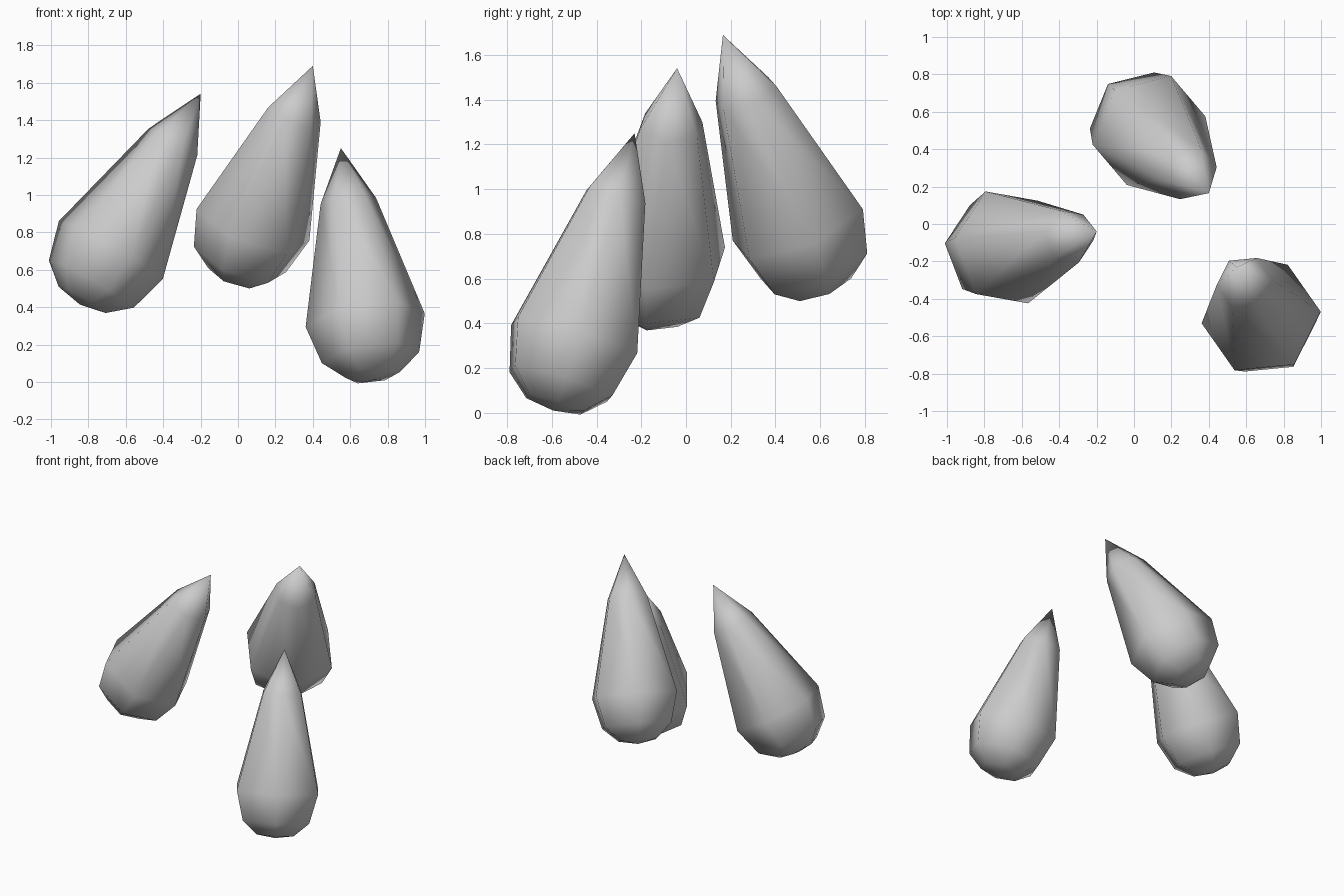
import bpy, bmesh, math
from mathutils import Vector

if "Cube" in bpy.data.objects:
    bpy.data.objects.remove(bpy.data.objects["Cube"])

SIDES = 6
# distance along the axis from the widest ring (tip is positive), radius
RINGS = [(0.67, 0.15), (0.0, 0.322), (-0.21, 0.263), (-0.308, 0.146)]
TIP, BOTTOM = 0.968, -0.336


def make_drop(name, tip, centre, phase):
    """Six-sided teardrop lying on the line from centre to tip."""
    tip, centre = Vector(tip), Vector(centre)
    axis = (tip - centre).normalized()
    u = (Vector((1, 0, 0)) - axis * axis.x).normalized()
    v = axis.cross(u)
    bm = bmesh.new()
    top = bm.verts.new(centre + axis * TIP)
    bottom = bm.verts.new(centre + axis * BOTTOM)
    loops = []
    for t, r in RINGS:
        angles = [math.radians(phase) + math.tau * i / SIDES for i in range(SIDES)]
        loops.append([bm.verts.new(centre + axis * t + (u * math.cos(a) + v * math.sin(a)) * r)
                      for a in angles])
    for i in range(SIDES):
        j = (i + 1) % SIDES
        bm.faces.new((top, loops[0][i], loops[0][j]))
        for a, b in zip(loops, loops[1:]):
            bm.faces.new((a[i], b[i], b[j], a[j]))
        bm.faces.new((bottom, loops[-1][j], loops[-1][i]))
    bmesh.ops.recalc_face_normals(bm, faces=bm.faces)
    for f in bm.faces:
        f.smooth = True
    mesh = bpy.data.meshes.new(name)
    bm.to_mesh(mesh)
    bm.free()
    bpy.context.collection.objects.link(bpy.data.objects.new(name, mesh))


# three drops leaning towards each other
make_drop("left_drop", (-0.20, -0.04, 1.54), (-0.68, -0.125, 0.705), -6)
make_drop("back_drop", (0.40, 0.165, 1.69), (0.08, 0.50, 0.84), 7)
make_drop("right_drop", (0.55, -0.23, 1.25), (0.68, -0.50, 0.33), 3.5)
